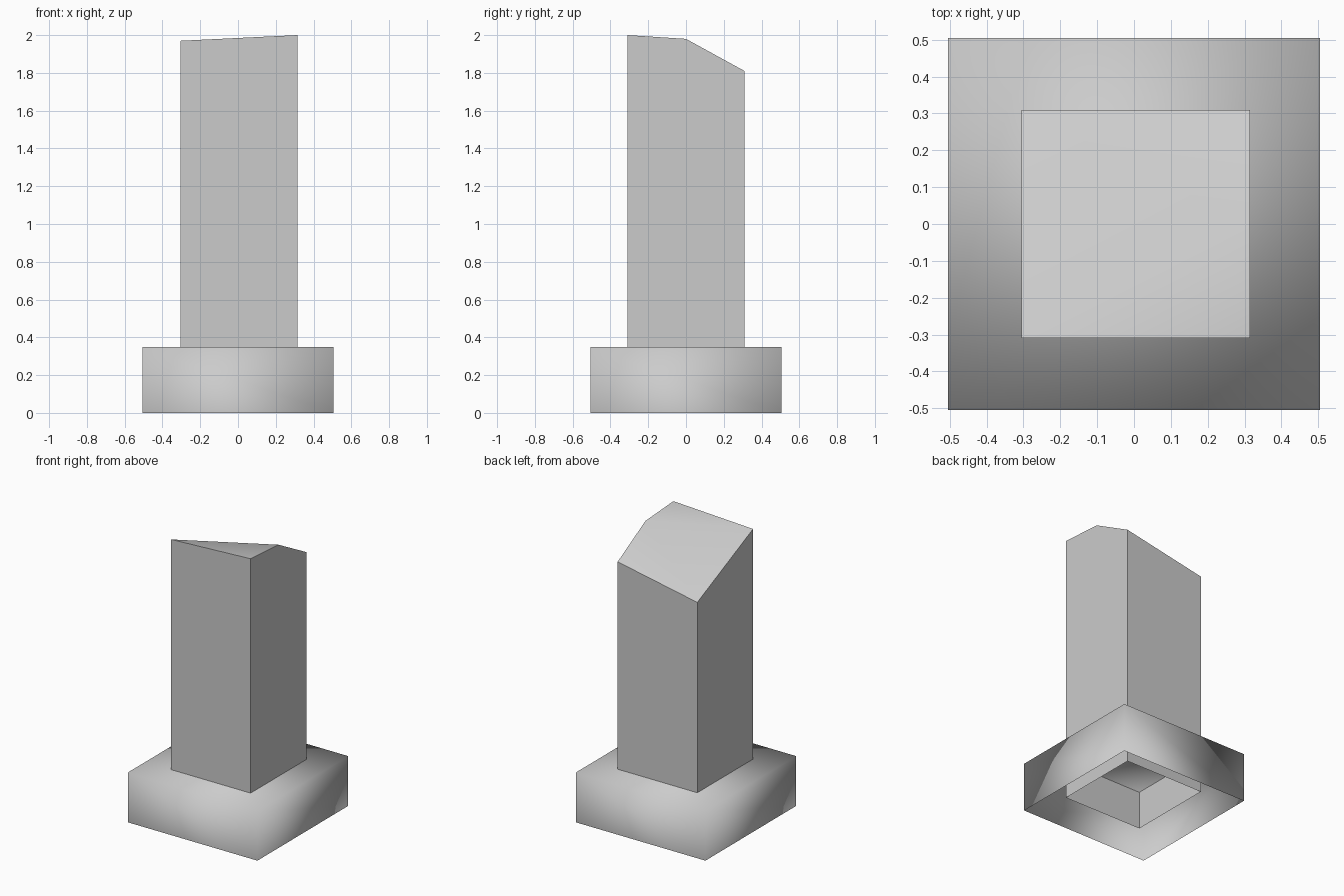
import bpy
import bmesh
from math import radians

default = bpy.data.objects.get("Cube")
if default:
    bpy.data.objects.remove(default, do_unlink=True)

# One plain grey for everything
grey = bpy.data.materials.new("plain_grey")
grey.use_nodes = True
colour = (0.6, 0.6, 0.6, 1)
grey.diffuse_color = colour
grey.node_tree.nodes["Principled BSDF"].inputs["Base Color"].default_value = colour


def open_box(name, x0, x1, y0, y1, z0, z1):
    """A box with no floor, as a bmesh."""
    bm = bmesh.new()
    bmesh.ops.create_cube(bm, size=1)
    for v in bm.verts:
        v.co.x = x1 if v.co.x > 0 else x0
        v.co.y = y1 if v.co.y > 0 else y0
        v.co.z = z1 if v.co.z > 0 else z0
    floor = [f for f in bm.faces if f.normal.z < -0.5]
    bmesh.ops.delete(bm, geom=floor, context='FACES_ONLY')
    return bm


def finish(bm, name):
    mesh = bpy.data.meshes.new(name)
    bm.to_mesh(mesh)
    bm.free()
    mesh.materials.append(grey)
    obj = bpy.data.objects.new(name, mesh)
    bpy.context.collection.objects.link(obj)
    bpy.ops.object.select_all(action='DESELECT')
    obj.select_set(True)
    bpy.context.view_layer.objects.active = obj
    return obj


# Base: floorless block, shaded fully smooth
finish(open_box("base", -0.505, 0.505, -0.505, 0.505, 0, 0.35), "base")
bpy.ops.object.shade_smooth()

# Column: floorless shaft that starts inside the base, with a slanted, folded top
bm = open_box("column", -0.305, 0.315, -0.31, 0.31, 0.08, 1.9)
top = next(f for f in bm.faces if f.normal.z > 0.5)
heights = {(False, False): 1.97, (True, False): 2.0,
           (True, True): 1.81, (False, True): 1.69}
corner = {}
for v in top.verts:
    key = (v.co.x > 0, v.co.y > 0)
    v.co.z = heights[key]
    corner[key] = v

# Fold point halfway along the +x edge
edge = bm.edges.get((corner[True, False], corner[True, True]))
_, fold = bmesh.utils.edge_split(edge, corner[True, False], 0.5)
fold.co.z = 1.98
for a, b in ((fold, corner[False, False]), (fold, corner[False, True])):
    bmesh.ops.connect_vert_pair(bm, verts=[a, b])
bm.normal_update()
finish(bm, "column")
bpy.ops.object.shade_smooth_by_angle(angle=radians(35))
